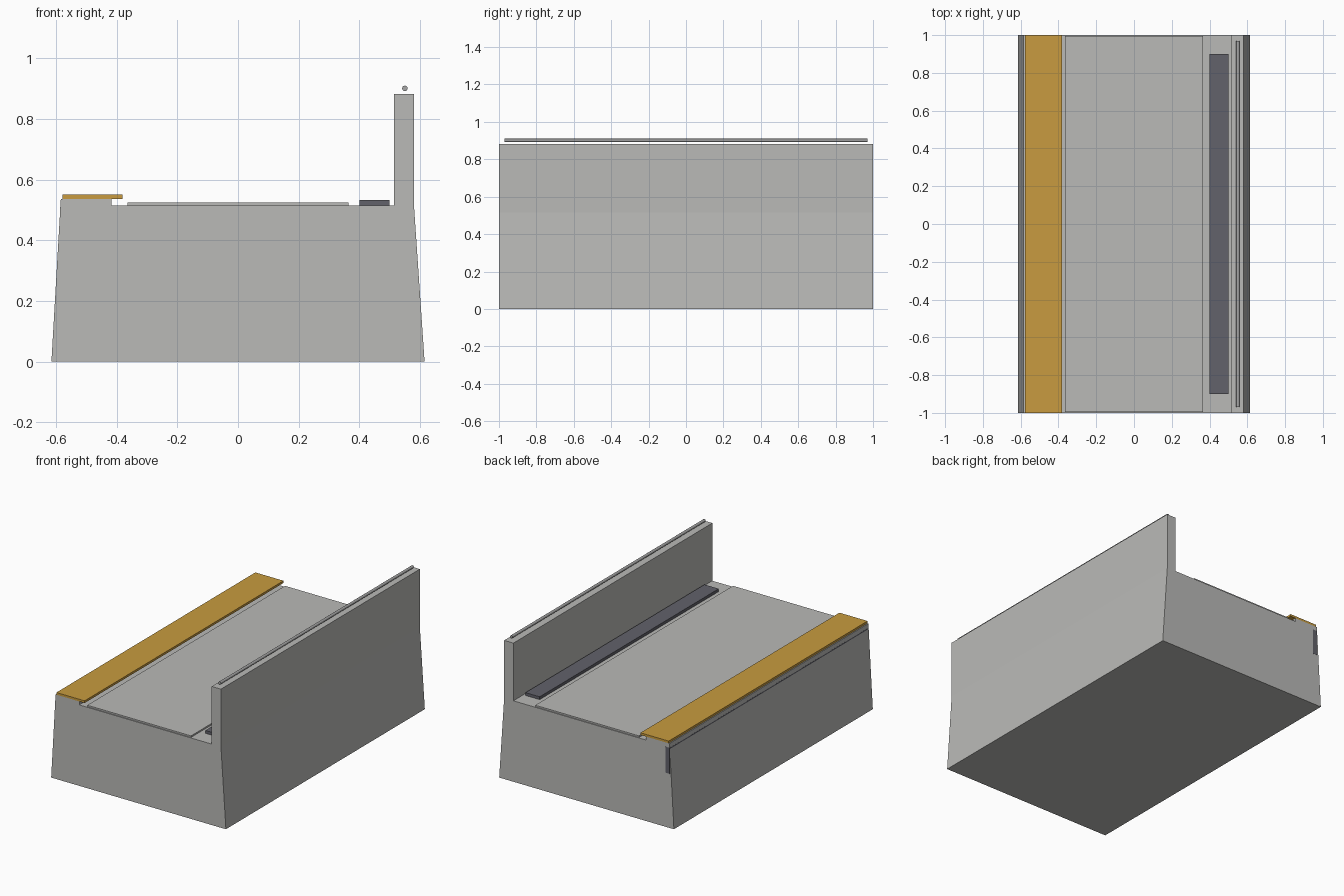
import bpy
import bmesh
from math import radians

default = bpy.data.objects.get("Cube")
if default:
    bpy.data.objects.remove(default, do_unlink=True)


def make_material(name, rgb):
    mat = bpy.data.materials.new(name)
    mat.use_nodes = True
    color = (*rgb, 1)
    mat.diffuse_color = color
    mat.node_tree.nodes["Principled BSDF"].inputs["Base Color"].default_value = color
    return mat


concrete = make_material("concrete grey", (0.49, 0.49, 0.475))
amber = make_material("amber strip", (0.58, 0.33, 0.05))
slate = make_material("dark slate", (0.122, 0.122, 0.145))
steel = make_material("steel grey", (0.38, 0.38, 0.38))


def extrude_profile(name, points, y0, y1, mat):
    """Extrude an (x, z) outline along y."""
    bm = bmesh.new()
    face = bm.faces.new([bm.verts.new((x, y0, z)) for x, z in points])
    out = bmesh.ops.extrude_face_region(bm, geom=[face])
    verts = [g for g in out["geom"] if isinstance(g, bmesh.types.BMVert)]
    bmesh.ops.translate(bm, verts=verts, vec=(0, y1 - y0, 0))
    bmesh.ops.recalc_face_normals(bm, faces=bm.faces)
    mesh = bpy.data.meshes.new(name)
    bm.to_mesh(mesh)
    bm.free()
    mesh.materials.append(mat)
    obj = bpy.data.objects.new(name, mesh)
    bpy.context.collection.objects.link(obj)
    return obj


def slab(name, x0, x1, z0, z1, y0, y1, mat):
    return extrude_profile(name, [(x0, z0), (x1, z0), (x1, z1), (x0, z1)], y0, y1, mat)


# Main body: battered sides, low kerb on one edge, tall parapet on the other
extrude_profile("body_with_parapet", [
    (-0.615, 0), (0.615, 0), (0.58, 0.515), (0.58, 0.882), (0.515, 0.882),
    (0.515, 0.515), (-0.417, 0.515), (-0.417, 0.537), (-0.584, 0.537)],
    -1, 1, concrete)

# Deck panel, kerb cap and drain channel cover
slab("deck_panel", -0.365, 0.365, 0.505, 0.525, -0.994, 0.994, concrete)
slab("kerb_cap", -0.578, -0.38, 0.537, 0.551, -1, 1, amber)
slab("channel_cover", 0.40, 0.50, 0.51, 0.533, -0.9, 0.9, slate)

# Bar set into the outer side below the kerb, its end showing at the back
slab("side_bar", -0.586, -0.555, 0.345, 0.51, -0.998, 1.001, slate)

# Rail running above the parapet
bpy.ops.mesh.primitive_cylinder_add(
    vertices=16, radius=0.009, depth=1.94,
    location=(0.55, 0, 0.901), rotation=(radians(90), 0, 0))
rail = bpy.context.object
rail.name = "parapet_rail"
rail.data.materials.append(steel)
bpy.ops.object.shade_smooth_by_angle()
